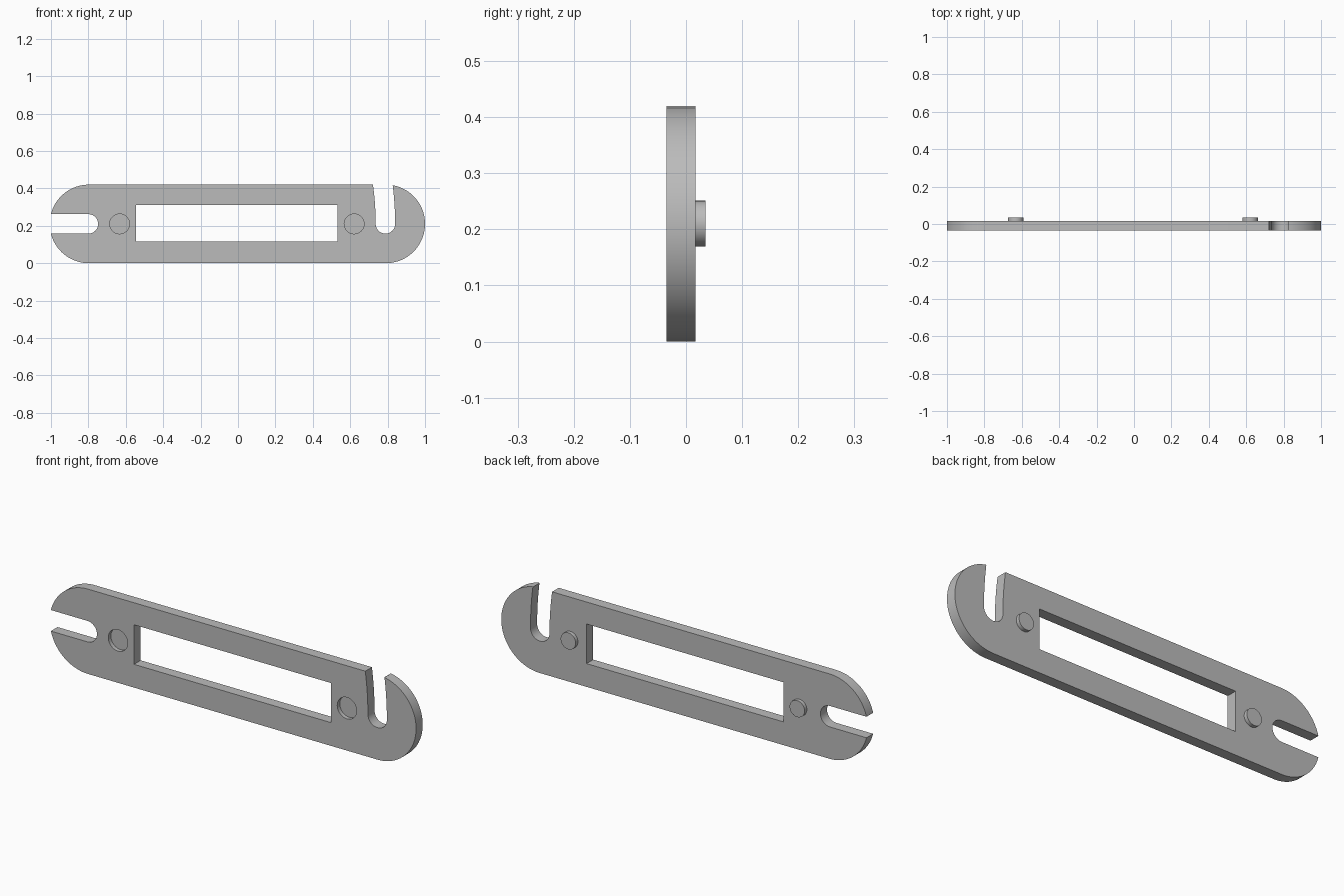
import bpy
import bmesh
from math import asin, cos, sin, radians, degrees
from mathutils import Matrix

if "Cube" in bpy.data.objects:
    bpy.data.objects.remove(bpy.data.objects["Cube"])

MID, END_R, SLOT_R = 0.21, 0.21, 0.052
FRONT, BACK, BOSS_BACK = -0.035, 0.017, 0.035
PIVOT, SWING = -0.8, 1.588          # slot centre and swing radius of hook slot
LEFT_C, RIGHT_C = -0.797, 0.79      # centres of the rounded ends

steel = bpy.data.materials.new("plain grey")
steel.use_nodes = True
grey = (0.5, 0.5, 0.5, 1)
steel.diffuse_color = grey
steel.node_tree.nodes["Principled BSDF"].inputs["Base Color"].default_value = grey


def arc(cx, r, a, b, steps):
    """Points on an arc about the centre line, angles in degrees."""
    angles = [radians(a + (b - a) * i / steps) for i in range(steps + 1)]
    return [(cx + r * cos(t), MID + r * sin(t)) for t in angles]


def finish(name, bm):
    bmesh.ops.recalc_face_normals(bm, faces=bm.faces)
    mesh = bpy.data.meshes.new(name)
    bm.to_mesh(mesh)
    bm.free()
    mesh.materials.append(steel)
    obj = bpy.data.objects.new(name, mesh)
    bpy.context.collection.objects.link(obj)
    return obj


def prism(name, points, y0, y1):
    """Extrude an x-z outline from y0 to y1."""
    bm = bmesh.new()
    face = bm.faces.new([bm.verts.new((x, y0, z)) for x, z in points])
    new = bmesh.ops.extrude_face_region(bm, geom=[face])["geom"]
    verts = [v for v in new if isinstance(v, bmesh.types.BMVert)]
    bmesh.ops.translate(bm, verts=verts, vec=(0, y1 - y0, 0))
    return finish(name, bm)


def disc(name, x, r, y0, y1):
    return prism(name, arc(x, r, 0, 352.5, 47), y0, y1)


def select_only(obj):
    bpy.ops.object.select_all(action='DESELECT')
    obj.select_set(True)
    bpy.context.view_layer.objects.active = obj


# Plate outline: rounded ends, side slot at left, curved hook slot at right
mouth = degrees(asin(SLOT_R / END_R))
outer, inner = SWING + SLOT_R, SWING - SLOT_R
outline = (
    arc(LEFT_C, END_R, 180 + mouth, 270, 24)
    + arc(RIGHT_C, END_R, -90, 80.4, 48)
    + arc(PIVOT, outer, degrees(asin(0.207 / outer)), 0, 8)
    + arc(PIVOT + SWING, SLOT_R, 0, -180, 20)[1:-1]
    + arc(PIVOT, inner, 0, degrees(asin(MID / inner)), 8)
    + arc(LEFT_C, END_R, 90, 180 - mouth, 24)
    + arc(PIVOT, SLOT_R, 90, -90, 20)
)
plate = prism("plate", outline, FRONT, BACK)

# Window and the two blind recesses in the front
window = [(-0.545, 0.115), (0.533, 0.115), (0.533, 0.311), (-0.545, 0.311)]
boss_x = (-0.633, 0.621)
cutters = [prism("window_cutter", window, FRONT - 0.1, BACK + 0.1)]
cutters += [disc("recess_cutter", x, 0.053, FRONT - 0.1, FRONT + 0.02) for x in boss_x]
select_only(plate)
for cutter in cutters:
    cutter.hide_render = True
    mod = plate.modifiers.new("cut", 'BOOLEAN')
    mod.operation = 'DIFFERENCE'
    mod.solver = 'EXACT'
    mod.object = cutter
    bpy.ops.object.modifier_apply(modifier=mod.name)
    bpy.data.objects.remove(cutter)

# Round bosses on the back
parts = [plate]
for side, x in zip(("right", "left"), boss_x):
    parts.append(disc(side + "_boss", x, 0.041, BACK - 0.005, BOSS_BACK))

for part in parts:
    select_only(part)
    bpy.ops.object.shade_smooth_by_angle(angle=radians(30))
